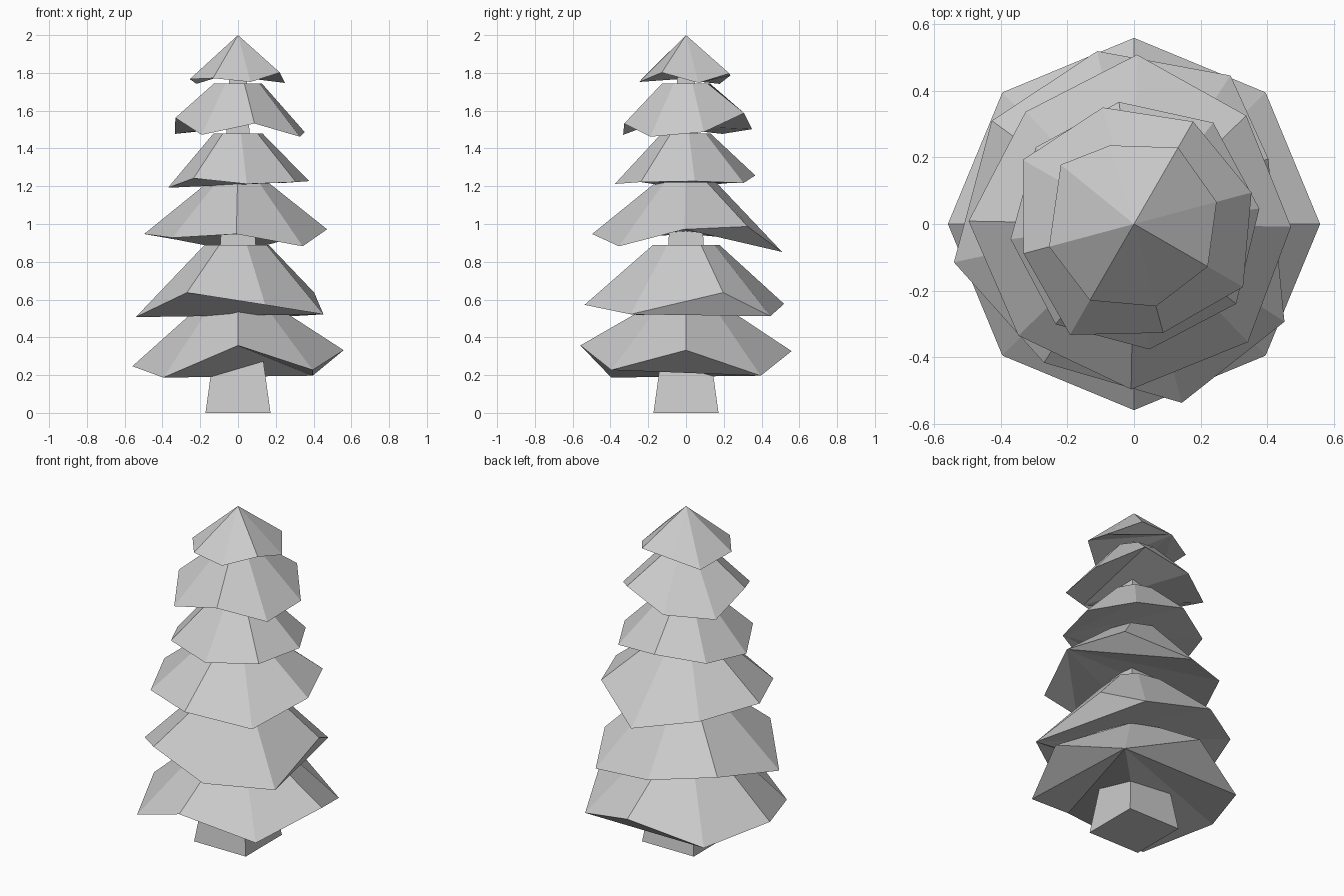
import bpy, bmesh
from math import radians, cos, sin

if "Cube" in bpy.data.objects:
    bpy.data.objects.remove(bpy.data.objects["Cube"])


def finish(bm, name):
    bmesh.ops.recalc_face_normals(bm, faces=bm.faces)
    mesh = bpy.data.meshes.new(name)
    bm.to_mesh(mesh)
    bm.free()
    obj = bpy.data.objects.new(name, mesh)
    bpy.context.collection.objects.link(obj)


def tier(name, phase, radii, heights, top_z, top_r, fan, nudge={}):
    """Eight-sided foliage skirt with an uneven rim; top_r = 0 gives a point.
    The underside is a triangle fan from rim corner number fan."""
    bm = bmesh.new()
    angles = [radians(phase + 45 * i + nudge.get(i, 0)) for i in range(8)]
    rim = [bm.verts.new((1.004 * r * cos(a), 1.004 * r * sin(a), z - 0.003))
           for a, r, z in zip(angles, radii, heights)]
    # Sloping sides and top
    if top_r:
        top = [bm.verts.new((top_r * cos(a), top_r * sin(a), top_z)) for a in angles]
        bm.faces.new(top)
    else:
        tip = bm.verts.new((0, 0, top_z))
    for i in range(8):
        j = (i + 1) % 8
        if top_r:
            bm.faces.new((rim[i], rim[j], top[j], top[i]))
        else:
            bm.faces.new((rim[i], rim[j], tip))
    # Underside
    for k in range(1, 7):
        bm.faces.new((rim[fan], rim[(fan + k + 1) % 8], rim[(fan + k) % 8]))
    finish(bm, name)


# Square tapering trunk running up through the tiers
bm = bmesh.new()
rings = [[bm.verts.new((sx * h, sy * h, z)) for sx, sy in ((-1, -1), (1, -1), (1, 1), (-1, 1))]
         for z, h in ((0, 0.172), (0.27, 0.135), (0.92, 0.092), (1.5, 0.06), (1.8, 0.045))]
for a, b in zip(rings, rings[1:]):
    for i in range(4):
        j = (i + 1) % 4
        bm.faces.new((a[i], a[j], b[j], b[i]))
bm.faces.new(rings[0][::-1])
bm.faces.new(rings[-1])
finish(bm, "trunk")

# Foliage tiers, bottom to top
tier("foliage_1", 0, [0.557] * 8,
     [0.335, 0.20, 0.33, 0.20, 0.25, 0.19, 0.36, 0.23], 0.555, 0.215, 1)
tier("foliage_2", 12, [0.447, 0.53, 0.529, 0.526, 0.551, 0.495, 0.554, 0.537],
     [0.64, 0.515, 0.58, 0.60, 0.51, 0.64, 0.575, 0.525], 0.89, 0.18, 7,
     {0: 14, 3: -3, 6: 3})
tier("foliage_3", -1, [0.47, 0.467, 0.507, 0.467, 0.495, 0.481, 0.495, 0.491],
     [0.975, 0.99, 0.855, 0.92, 0.95, 0.93, 0.95, 0.885], 1.22, 0.16, 0)
tier("foliage_4", 7, [0.378, 0.385, 0.368, 0.373, 0.372, 0.381, 0.378, 0.388],
     [1.23, 1.22, 1.26, 1.22, 1.195, 1.245, 1.215, 1.225], 1.48, 0.13, 7)
tier("foliage_5", 15, [0.364, 0.354, 0.361, 0.384, 0.342, 0.383, 0.337, 0.377],
     [1.49, 1.59, 1.505, 1.48, 1.565, 1.475, 1.535, 1.465], 1.745, 0.13, 6)
tier("foliage_6", 15, [0.256, 0.264, 0.246, 0.282, 0.263, 0.264, 0.255, 0.255],
     [1.75, 1.80, 1.79, 1.745, 1.77, 1.775, 1.755, 1.805], 2.0, 0, 2, {3: -9, 2: 2})
